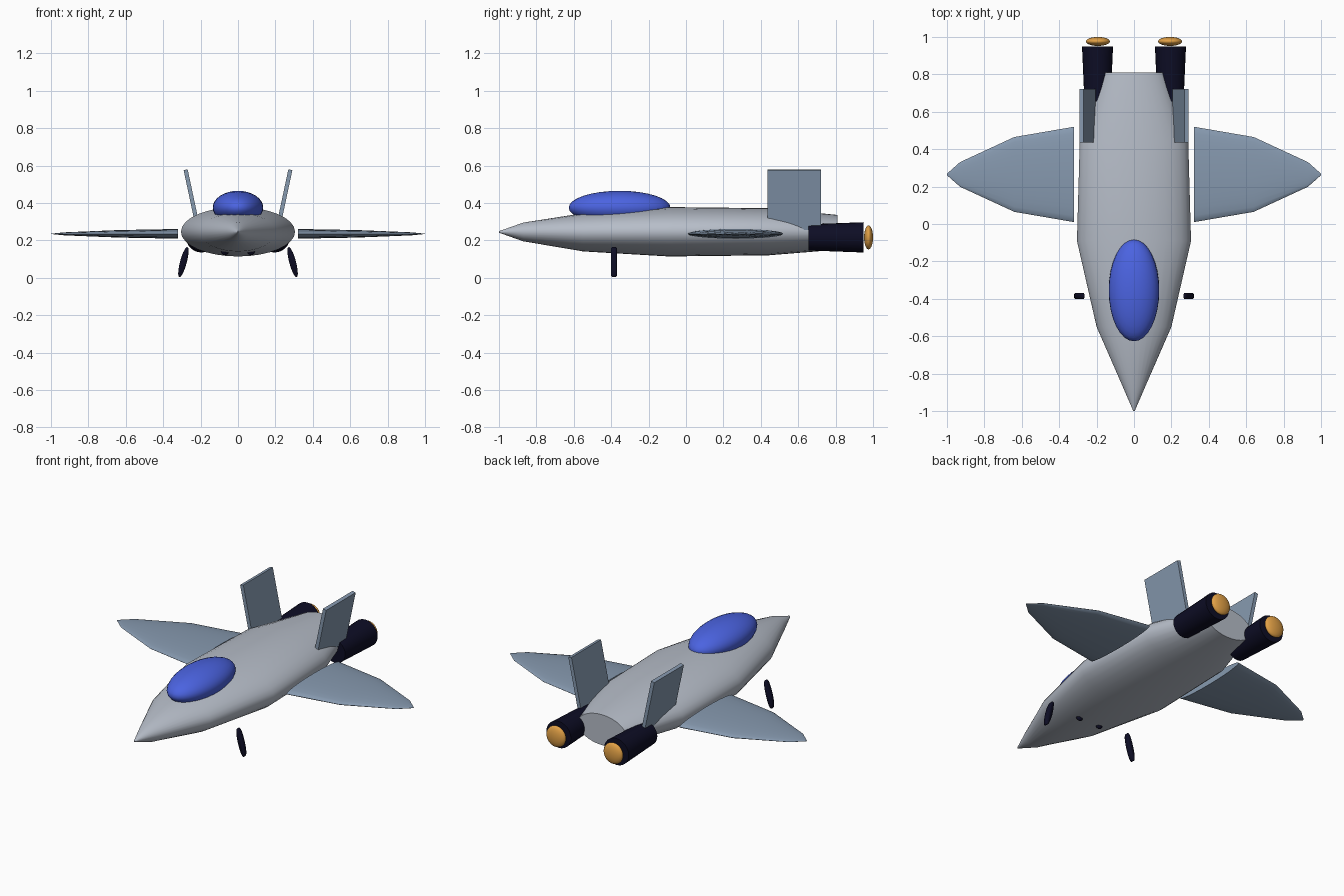
import bpy, bmesh
from math import sin, cos, pi, radians
from mathutils import Matrix, Vector

cube = bpy.data.objects.get("Cube")
if cube:
    bpy.data.objects.remove(cube, do_unlink=True)


def material(name, rgb):
    m = bpy.data.materials.new(name)
    m.use_nodes = True
    m.diffuse_color = (*rgb, 1)
    m.node_tree.nodes["Principled BSDF"].inputs["Base Color"].default_value = (*rgb, 1)
    return m


HULL = material("hull grey", (0.47, 0.51, 0.58))
WING = material("wing blue grey", (0.24, 0.32, 0.43))
GLASS = material("canopy blue", (0.07, 0.125, 0.75))
DARK = material("dark navy", (0.004, 0.004, 0.018))
GLOW = material("exhaust orange", (0.75, 0.35, 0.06))


def finish(name, bm, mat, angle=35):
    bmesh.ops.recalc_face_normals(bm, faces=bm.faces)
    mesh = bpy.data.meshes.new(name)
    bm.to_mesh(mesh)
    bm.free()
    mesh.materials.append(mat)
    ob = bpy.data.objects.new(name, mesh)
    bpy.context.collection.objects.link(ob)
    bpy.ops.object.select_all(action="DESELECT")
    ob.select_set(True)
    bpy.context.view_layer.objects.active = ob
    if angle:
        bpy.ops.object.shade_smooth_by_angle(angle=radians(angle))
    return ob


def loft(name, stations, place, mat, sides=24, angle=35):
    """Join elliptical rings (position, half width, half height, rise)."""
    bm = bmesh.new()
    rings = []
    for s, a, b, rise in stations:
        rings.append([bm.verts.new(place(s, a * cos(2 * pi * i / sides),
                                         b * sin(2 * pi * i / sides) + rise))
                      for i in range(sides)])
    for r, q in zip(rings, rings[1:]):
        for i in range(sides):
            j = (i + 1) % sides
            bm.faces.new((r[i], r[j], q[j], q[i]))
    bm.faces.new(rings[0])
    bm.faces.new(rings[-1])
    return finish(name, bm, mat, angle)


def ellipsoid(name, centre, radii, mat):
    bm = bmesh.new()
    bmesh.ops.create_uvsphere(bm, u_segments=32, v_segments=16, radius=1,
                              matrix=Matrix.Translation(centre) @ Matrix.Diagonal((*radii, 1)))
    return finish(name, bm, mat, 60)


# Fuselage and canopy
loft("fuselage", [(-1, .004, .004, .245), (-.87, .06, .05, .245), (-.55, .2, .102, .243),
                  (-.09, .305, .132, .246), (.44, .29, .126, .246), (.81, .165, .093, .243)],
     lambda s, a, b: (a, s, b), HULL, 32, 40)
ellipsoid("canopy", (0, -.355, .375), (.135, .272, .09), GLASS)

for side, label in ((1, "left"), (-1, "right")):
    # Wing with elliptical section
    loft(label + "_wing", [(.32, .255, .026, .235), (.64, .2, .02, .235),
                           (.93, .066, .008, .235), (1, .004, .001, .235)],
         lambda s, a, b: (side * s, .265 + a, b), WING, 24)

    # Canted tail fin
    bm = bmesh.new()
    bmesh.ops.create_cube(bm, size=1, matrix=Matrix.Translation((side * .246, .578, .418))
                          @ Matrix.Rotation(side * radians(12), 4, "Y")
                          @ Matrix.Diagonal((.022, .285, .326, 1)))
    finish(label + "_fin", bm, WING, 0)

    # Flared engine and exhaust glow
    loft(label + "_engine", [(.655, .07, .07, .216), (.95, .083, .081, .216)],
         lambda s, a, b: (side * .195 + a, s, b), DARK, 24)
    ellipsoid(label + "_exhaust", (side * .193, .976, .216), (.064, .024, .064), GLOW)

    # Outer landing skid, a thin rounded disc leaning outward
    lean = Matrix.Rotation(side * radians(-15), 4, "Y")
    centre = Vector((side * .292, -.385, .084))
    loft(label + "_skid", [(-.015, .013, .078, 0), (-.009, .018, .084, 0),
                           (.009, .018, .084, 0), (.015, .013, .078, 0)],
         lambda s, a, b: centre + lean @ Vector((a, s, b)), DARK, 20, 60)

    # Small inner skid tip under the belly
    ellipsoid(label + "_belly_stub", (side * .07, -.385, .145), (.022, .015, .024), DARK)
